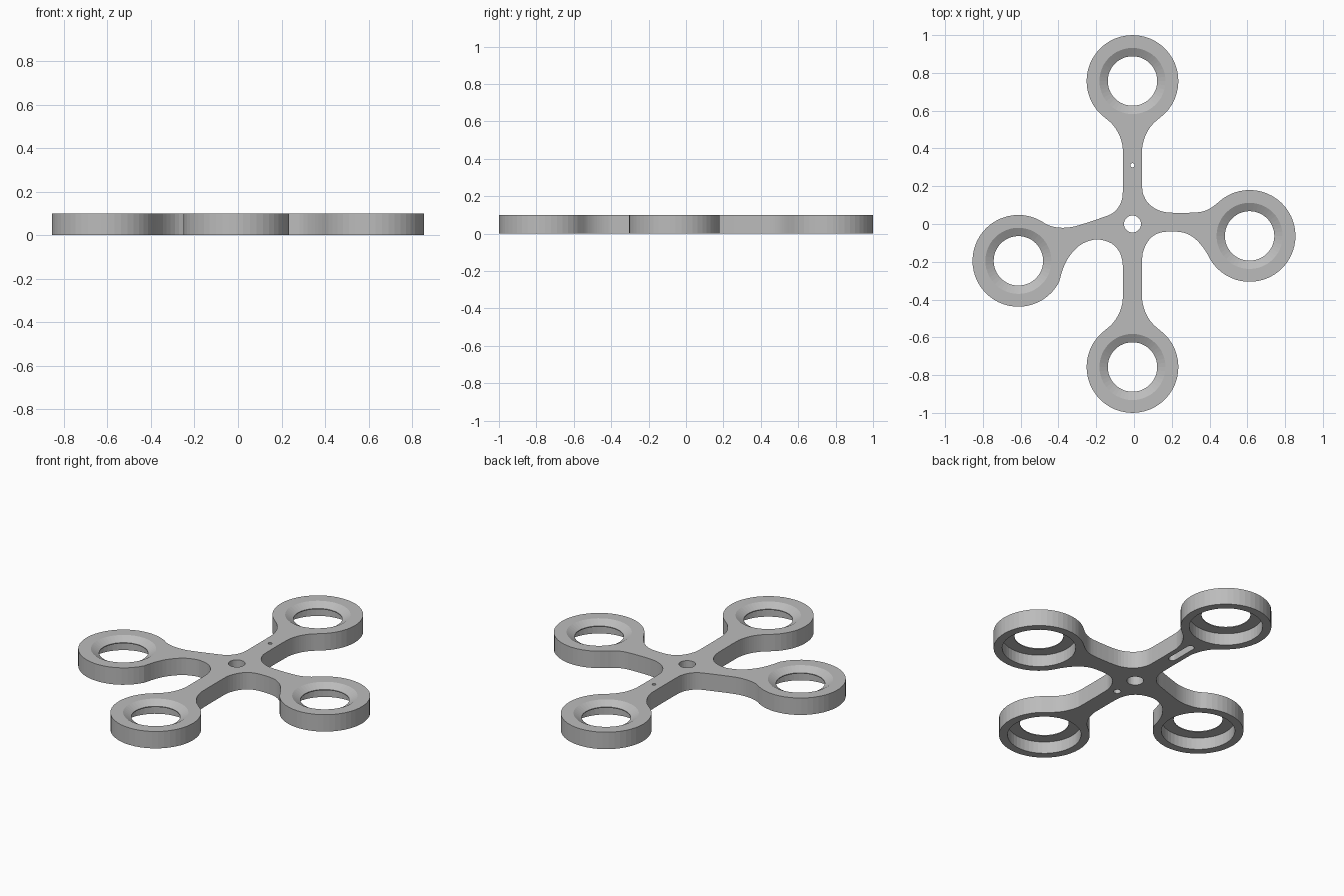
import bpy, bmesh, math
from mathutils import Vector

if "Cube" in bpy.data.objects:
    bpy.data.objects.remove(bpy.data.objects["Cube"])

H = 0.10          # plate thickness
R = 0.243         # ring outer radius
CX = -0.008       # centre line of the long arm
RIGHT, TOP = (0.612, -0.063), (CX, 0.757)
LEFT, BOTTOM = (-0.612, -0.195), (CX, -0.757)

grey = bpy.data.materials.new("grey")
grey.diffuse_color = (0.5, 0.5, 0.5, 1)
grey.use_nodes = True
grey.node_tree.nodes["Principled BSDF"].inputs["Base Color"].default_value = grey.diffuse_color


def disc_arc(c, start, end, n=38):
    """Counter-clockwise arc of a ring between two directions in degrees."""
    if end < start:
        end += 360
    return [Vector((c[0] + R * math.cos(math.radians(start + (end - start) * i / n)),
                    c[1] + R * math.sin(math.radians(start + (end - start) * i / n))))
            for i in range(n + 1)]


def smooth(pts, steps=4):
    """Catmull-Rom interior points of a path, both ends left out."""
    p = [Vector(q) for q in pts]
    p = [2 * p[0] - p[1]] + p + [2 * p[-1] - p[-2]]
    out = []
    for a, b, c, d in zip(p, p[1:], p[2:], p[3:]):
        for i in range(steps):
            t = i / steps
            out.append(0.5 * (2 * b + (c - a) * t + (2 * a - 5 * b + 4 * c - d) * t * t
                              + (3 * b - a - 3 * c + d) * t ** 3))
    return out[1:]


def neck(sx, sy):
    """Fillet from a long-arm side out to its ring, as (x, y) points."""
    f, yf = 0.219, 0.382
    return [(CX + sx * (0.051 + f - f * math.cos(a)), sy * (yf + f * math.sin(a)))
            for a in [math.radians(54.5 * i / 5) for i in range(6)]]


# Webs between neighbouring rings, counter-clockwise
web_ur = [(0.445, 0.115), (0.415, 0.09), (0.37, 0.068), (0.31, 0.06), (0.19, 0.06), (0.13, 0.073),
          (0.08, 0.105), (0.052, 0.15), (0.043, 0.2)] + neck(1, 1)
web_ul = neck(-1, 1)[::-1] + [(-0.059, 0.19), (-0.064, 0.13), (-0.085, 0.085), (-0.12, 0.053),
          (-0.18, 0.03), (-0.28, -0.003), (-0.33, -0.016), (-0.38, -0.02),
          (-0.43, -0.014), (-0.467, -0.001)]
web_ll = [(-0.397, -0.309), (-0.377, -0.24), (-0.345, -0.175), (-0.29, -0.115), (-0.23, -0.087),
          (-0.18, -0.083), (-0.12, -0.102), (-0.08, -0.143), (-0.062, -0.195),
          (-0.059, -0.25)] + neck(-1, -1)
web_lr = neck(1, -1)[::-1] + [(0.043, -0.2), (0.049, -0.145), (0.075, -0.09), (0.115, -0.055),
          (0.17, -0.041), (0.26, -0.045), (0.32, -0.075), (0.37, -0.13), (0.415, -0.206)]


def ang(c, p):
    return math.degrees(math.atan2(p[1] - c[1], p[0] - c[0]))


outline = []
for c, before, after in ((RIGHT, web_lr, web_ur), (TOP, web_ur, web_ul),
                         (LEFT, web_ul, web_ll), (BOTTOM, web_ll, web_lr)):
    outline += disc_arc(c, ang(c, before[-1]), ang(c, after[0])) + smooth(after, 3)


def make(name, bm):
    bmesh.ops.recalc_face_normals(bm, faces=bm.faces)
    me = bpy.data.meshes.new(name)
    bm.to_mesh(me)
    bm.free()
    me.materials.append(grey)
    ob = bpy.data.objects.new(name, me)
    bpy.context.collection.objects.link(ob)
    return ob


def prism(name, pts, z0, z1):
    bm = bmesh.new()
    f = bm.faces.new([bm.verts.new((p[0], p[1], z0)) for p in pts])
    ext = bmesh.ops.extrude_face_region(bm, geom=[f])["geom"]
    for v in ext:
        if isinstance(v, bmesh.types.BMVert):
            v.co.z = z1
    return make(name, bm)


def lathe(name, c, profile, n=48):
    """Closed solid of revolution from an (r, z) profile."""
    bm = bmesh.new()
    rings = [[bm.verts.new((c[0] + r * math.cos(2 * math.pi * i / n),
                            c[1] + r * math.sin(2 * math.pi * i / n), z)) for i in range(n)]
             for r, z in profile]
    for a, b in zip(rings, rings[1:]):
        for i in range(n):
            j = (i + 1) % n
            bm.faces.new((a[i], a[j], b[j], b[i]))
    bm.faces.new(rings[0])
    bm.faces.new(rings[-1])
    return make(name, bm)


# Plate with four rings and the arms
plate = prism("spinner_plate", outline, 0, H)

# Ring pockets: wide bore from below, narrow lip, countersink on top
cutters = [lathe("ring_cutter", c, [(0.197, -0.02), (0.197, 0.07), (0.131, 0.07),
                                    (0.131, 0.075), (0.175, H), (0.21, H + 0.02)])
           for c in (RIGHT, TOP, LEFT, BOTTOM)]
# Centre hole, pin hole and blind dimple
cutters.append(lathe("centre_cutter", (CX, 0), [(0.045, -0.02), (0.045, H + 0.02)], 32))
cutters.append(lathe("pin_cutter", (CX, 0.311), [(0.011, 0.03), (0.011, H + 0.02)], 12))
cutters.append(lathe("dimple_cutter", (CX, -0.15), [(0.02, -0.02), (0.02, 0.05)], 16))
# Rounded slot under the upper arm
slot = [(CX + 0.021 * math.cos(math.pi * (i / 8)), 0.46 + 0.021 * math.sin(math.pi * i / 8))
        for i in range(9)]
slot += [(2 * CX - x, 0.77 - y) for x, y in slot]
cutters.append(prism("slot_cutter", slot, -0.02, 0.05))

bpy.context.view_layer.objects.active = plate
for c in cutters:
    m = plate.modifiers.new("cut", "BOOLEAN")
    m.operation, m.solver, m.object = "DIFFERENCE", "EXACT", c
    bpy.ops.object.modifier_apply(modifier=m.name)
    bpy.data.objects.remove(c)
